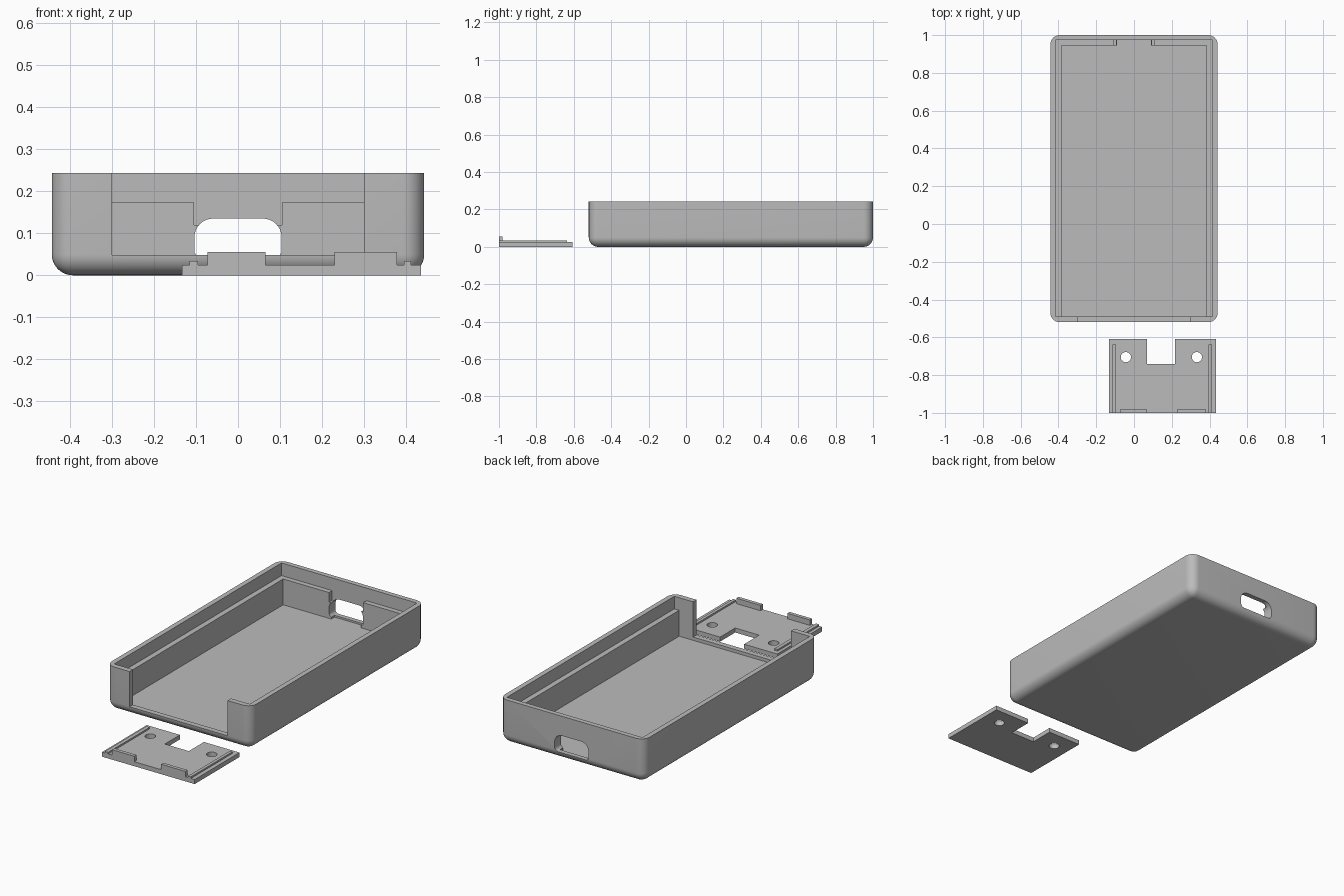
import bpy, bmesh, math

default = bpy.data.objects.get("Cube")
if default:
    bpy.data.objects.remove(default, do_unlink=True)

# Single grey plastic
plastic = bpy.data.materials.new("grey_plastic")
plastic.use_nodes = True
GREY = (0.5, 0.5, 0.5, 1)
plastic.diffuse_color = GREY
plastic.node_tree.nodes["Principled BSDF"].inputs["Base Color"].default_value = GREY


def make_object(name, bm):
    bmesh.ops.recalc_face_normals(bm, faces=bm.faces)
    mesh = bpy.data.meshes.new(name)
    bm.to_mesh(mesh)
    bm.free()
    obj = bpy.data.objects.new(name, mesh)
    bpy.context.collection.objects.link(obj)
    mesh.materials.append(plastic)
    return obj


def box_mesh(x, y, z):
    bm = bmesh.new()
    bmesh.ops.create_cube(bm, size=1)
    for v in bm.verts:
        v.co = [lo + (c + 0.5) * (hi - lo) for c, (lo, hi) in zip(v.co, (x, y, z))]
    return bm


def box(name, x, y, z):
    return make_object(name, box_mesh(x, y, z))


def prism(name, outline, axis, lo, hi):
    """Extrude a 2D outline along y (axis 1) or z (axis 2)."""
    bm = bmesh.new()
    place = (lambda a, b: (a, lo, b)) if axis == 1 else (lambda a, b: (a, b, lo))
    face = bm.faces.new([bm.verts.new(place(a, b)) for a, b in outline])
    new = bmesh.ops.extrude_face_region(bm, geom=[face])["geom"]
    for v in new:
        if isinstance(v, bmesh.types.BMVert):
            v.co[axis] = hi
    return make_object(name, bm)


def arc(cx, cy, r, start, end, steps):
    angles = [math.radians(start + (end - start) * i / steps) for i in range(steps + 1)]
    return [(cx + r * math.cos(a), cy + r * math.sin(a)) for a in angles]


def boolean(target, tool, operation="DIFFERENCE"):
    tool.hide_render = True
    mod = target.modifiers.new("cut", "BOOLEAN")
    mod.operation, mod.solver, mod.object = operation, "EXACT", tool
    bpy.context.view_layer.objects.active = target
    bpy.ops.object.modifier_apply(modifier=mod.name)
    bpy.data.objects.remove(tool, do_unlink=True)


def smooth(obj):
    bpy.ops.object.select_all(action="DESELECT")
    obj.select_set(True)
    bpy.context.view_layer.objects.active = obj
    bpy.ops.object.shade_smooth_by_angle(angle=math.radians(30))


# Case body: rounded bottom and upright corners, flat rim
HALF, FRONT, BACK, TOP = 0.443, -0.52, 1.0, 0.243
bm = box_mesh((-HALF, HALF), (FRONT, BACK), (0, TOP))
rounded = [e for e in bm.edges if not all(v.co.z > 0.1 for v in e.verts)]
bmesh.ops.bevel(bm, geom=rounded, offset=0.05, segments=10, profile=0.5, affect="EDGES")
case = make_object("case", bm)

# Main cavity, wider lid recess, and front opening
WALL, LEDGE, FLOOR = 0.03, 0.173, 0.03
inner_front, inner_back = FRONT + WALL, BACK - 0.027
for half, back, floor in ((HALF - 0.058, BACK - 0.055, FLOOR), (HALF - 0.028, inner_back, LEDGE)):
    boolean(case, box("cutter", (-half, half), (inner_front, back), (floor, 0.4)))
boolean(case, box("cutter", (-0.3, 0.3), (-0.7, -0.45), (0.048, 0.4)))

# Stepped gap in the back ledge
for half, low, high in ((0.09, FLOOR, 0.15), (0.105, 0.12, 0.3)):
    boolean(case, box("cutter", (-half, half), (0.9, inner_back), (low, high)))

# Rounded cable port through the back wall
w, low, high, r, s = 0.104, 0.04, 0.135, 0.045, 0.02
port = (arc(w - r, high - r, r, 0, 90, 8) + arc(r - w, high - r, r, 90, 180, 8)
        + arc(s - w, low + s, s, 180, 270, 5) + arc(w - s, low + s, s, 270, 360, 5))
boolean(case, prism("cutter", port, 1, 0.9, 1.1))
smooth(case)

# Bracket plate with a cable notch
LEFT, RIGHT, REAR, THICK = -0.133, 0.435, -0.608, 0.025
outline = [(LEFT, -1), (RIGHT, -1), (RIGHT, REAR), (0.217, REAR),
           (0.217, -0.74), (0.07, -0.74), (0.07, REAR), (LEFT, REAR)]
plate = prism("bracket_plate", outline, 2, 0, THICK)

# Screw holes
for x in (-0.043, 0.333):
    boolean(plate, prism("cutter", arc(x, -0.705, 0.027, 0, 350, 35), 2, -0.1, 0.1))

# Side rails and front tabs joined onto the plate
for x in ((-0.115, -0.095), (0.395, 0.412)):
    boolean(plate, box("rail", x, (-1, -0.637), (0.01, 0.034)), "UNION")
for x in ((-0.072, 0.065), (0.23, 0.378)):
    boolean(plate, box("tab", x, (-1, -0.98), (0.01, 0.055)), "UNION")
smooth(plate)
